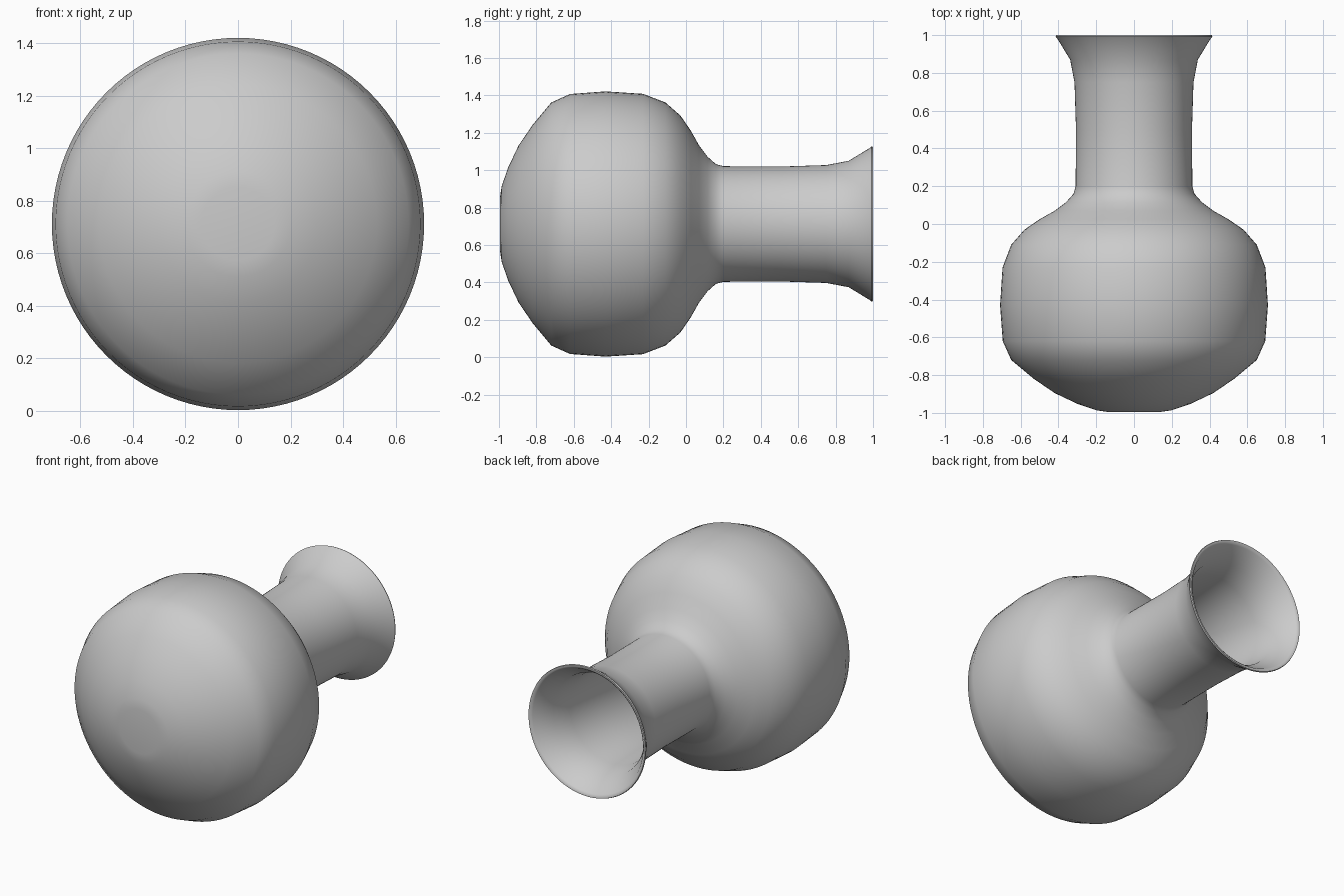
import bpy, bmesh, math

if "Cube" in bpy.data.objects:
    bpy.data.objects.remove(bpy.data.objects["Cube"])

AXIS_Z = 0.712   # height of the vase's axis as it lies on its side
WALL = 0.018
SEGMENTS = 96

# Outer profile from the base to the flared mouth: (radius, y)
outer = [(0, -0.993), (0.14, -0.995), (0.20, -0.986), (0.30, -0.952), (0.42, -0.895),
         (0.53, -0.82), (0.65, -0.72), (0.695, -0.62), (0.709, -0.43), (0.696, -0.23),
         (0.65, -0.11), (0.58, -0.03), (0.50, 0.025), (0.42, 0.07), (0.36, 0.115),
         (0.32, 0.16), (0.309, 0.20), (0.307, 0.50), (0.315, 0.75), (0.338, 0.87),
         (0.405, 0.98), (0.415, 0.993)]


def inward(points, dist):
    """Offset a profile towards the inside of the vessel."""
    result = []
    for i, (r, y) in enumerate(points):
        r0, y0 = points[max(i - 1, 0)]
        r1, y1 = points[min(i + 1, len(points) - 1)]
        length = math.hypot(r1 - r0, y1 - y0)
        result.append((max(r - (y1 - y0) / length * dist, 0),
                       y + (r1 - r0) / length * dist))
    result[0] = (0, points[0][1] + dist)
    return result


# Closed wall: outer skin, rounded lip, inner skin
inner = inward(outer[:-1], WALL)
profile = outer + [(0.412, 1.0), (0.402, 1.0)] + inner[::-1]

# Revolve the profile around the lying axis
bm = bmesh.new()
verts = [bm.verts.new((r, y, 0)) for r, y in profile]
edges = [bm.edges.new(pair) for pair in zip(verts, verts[1:])]
bmesh.ops.spin(bm, geom=verts + edges, cent=(0, 0, 0), axis=(0, 1, 0),
               angle=math.tau, steps=SEGMENTS, use_merge=False)
bmesh.ops.remove_doubles(bm, verts=bm.verts, dist=0.0002)
bmesh.ops.recalc_face_normals(bm, faces=bm.faces)
bmesh.ops.translate(bm, verts=bm.verts, vec=(0, 0, AXIS_Z))

mesh = bpy.data.meshes.new("vase")
bm.to_mesh(mesh)
bm.free()
vase = bpy.data.objects.new("vase", mesh)
bpy.context.collection.objects.link(vase)

# Smooth shading
bpy.context.view_layer.objects.active = vase
vase.select_set(True)
bpy.ops.object.shade_smooth_by_angle(angle=math.radians(50))
